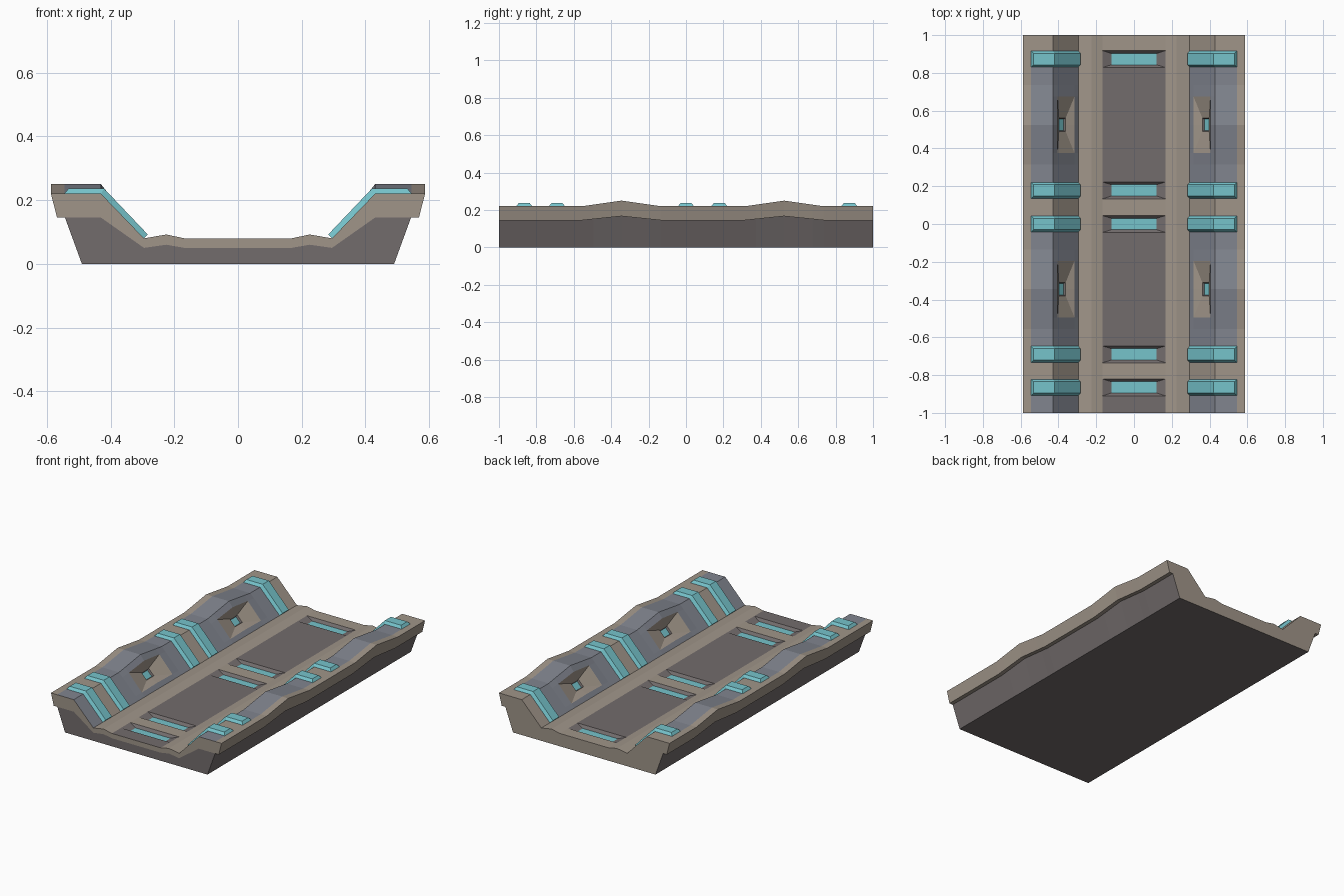
import bpy, bmesh

if "Cube" in bpy.data.objects:
    bpy.data.objects.remove(bpy.data.objects["Cube"])

RIBS = [-0.865, -0.69, 0.0, 0.178, 0.873]
PEAKS = [-0.345, 0.525]
BARE = [(-0.865, -0.69), (0.0, 0.178), (0.873, 2)]   # stretches without inlaid panels
TAN, DARK, BLUE, TEAL = range(4)


def material(name, rgb):
    m = bpy.data.materials.new(name)
    m.diffuse_color = (*rgb, 1)
    m.use_nodes = True
    m.node_tree.nodes["Principled BSDF"].inputs["Base Color"].default_value = m.diffuse_color
    return m


MATS = [material("tan_metal", (0.35, 0.30, 0.25)), material("dark_metal", (0.17, 0.15, 0.15)),
        material("blue_grey_panel", (0.22, 0.235, 0.275)), material("teal_light", (0.18, 0.55, 0.60))]


def finish(bm, name):
    me = bpy.data.meshes.new(name)
    ob = bpy.data.objects.new(name, me)
    bpy.context.collection.objects.link(ob)
    for m in MATS:
        me.materials.append(m)
    bmesh.ops.remove_doubles(bm, verts=bm.verts, dist=1e-5)
    bmesh.ops.recalc_face_normals(bm, faces=bm.faces)
    bm.to_mesh(me)
    bm.free()
    mod = ob.modifiers.new("mirror", 'MIRROR')
    mod.use_clip = True
    return ob


def face(bm, pts, mat):
    f = bm.faces.new([p if isinstance(p, bmesh.types.BMVert) else bm.verts.new(p) for p in pts])
    f.material_index = mat


def bump(y):
    return max(0, *(1 - abs(y - c) / 0.21 for c in PEAKS))


def slope_z(x):
    return 0.08 + (x - 0.295) / 0.135 * 0.14


# Half cross-section: x, z, rise at the peaks, material of the strip that follows
PROFILE = [(0, 0.08, 0, DARK), (0.168, 0.08, 0, TAN), (0.225, 0.092, 0, TAN), (0.295, 0.08, 0, BLUE),
           (0.315, slope_z(0.315), 0.03 * 0.15, BLUE), (0.405, slope_z(0.405), 0.03 * 0.82, BLUE),
           (0.43, 0.22, 0.03, BLUE), (0.545, 0.22, 0.03, TAN), (0.587, 0.22, 0.03, TAN),
           (0.568, 0.145, 0.022, TAN), (0.543, 0.145, 0.022, DARK), (0.49, 0, 0, DARK), (0, 0, 0, DARK)]
stations = {-1.0, 1.0}
for r in RIBS:
    stations |= {r - 0.045, r + 0.045}
for c in PEAKS:
    stations |= {c - 0.21, c - 0.15, c, c + 0.15, c + 0.21}
stations = sorted(stations)

# Main channel section, lofted along y, leaving holes for lights and windows
bm = bmesh.new()
rows = [[bm.verts.new((x, y, z + h * bump(y))) for x, z, h, m in PROFILE] for y in stations]
for a, b, ya, yb in zip(rows, rows[1:], stations, stations[1:]):
    mid = (ya + yb) / 2
    for i in range(len(PROFILE) - 1):
        if i == 0 and any(abs(mid - r) < 0.02 for r in RIBS):
            continue
        if i == 4 and any(abs(mid - c) < 0.14 for c in PEAKS):
            continue
        mat = PROFILE[i][3]
        if i < 8 and any(lo < mid < hi for lo, hi in BARE):
            mat = TAN
        face(bm, (a[i], a[i + 1], b[i + 1], b[i]), mat)

# End faces: plain at the back, tan band over a dark core at the front
face(bm, rows[-1], TAN)
f = rows[0]
band = {0: (0, 0.05), 1: (0.168, 0.05), 2: (0.225, 0.06), 3: (0.295, 0.05), 6: (0.43, 0.145)}
low = {k: bm.verts.new((x, -1, z)) for k, (x, z) in band.items()}
for i in range(3):
    face(bm, (f[i], f[i + 1], low[i + 1], low[i]), TAN)
face(bm, (f[3], f[4], f[5], f[6], low[6], low[3]), TAN)
face(bm, (f[6], f[7], f[8], f[9], f[10], low[6]), TAN)
face(bm, (*low.values(), f[10], f[11], f[12]), DARK)

# Floor lights sunk into the channel
for r in RIBS:
    o = [(0, r - 0.045, 0.08), (0.168, r - 0.045, 0.08), (0.168, r + 0.045, 0.08), (0, r + 0.045, 0.08)]
    n = [(0, r - 0.03, 0.064), (0.12, r - 0.03, 0.064), (0.12, r + 0.03, 0.064), (0, r + 0.03, 0.064)]
    for i in range(3):
        face(bm, (o[i], o[i + 1], n[i + 1], n[i]), DARK)
    face(bm, n, TEAL)


# Recessed windows on the sloping walls
def window_ring(c, x0, x1, half, depth):
    ring = []
    for x, ys in ((x0, (-half, 0, half)), (x1, (half, 0, -half))):
        for dy in ys:
            y = c + dy
            z = slope_z(x) + 0.03 * bump(y) * (0.15 if x < 0.36 else 0.82)
            ring.append((x + depth, y, z - depth))
    return ring


for c in PEAKS:
    rings = [window_ring(c, 0.315, 0.405, 0.15, 0)]
    for x0, x1, half, depth in ((0.342, 0.378, 0.035, 0.02), (0.345, 0.375, 0.03, 0.028)):
        rings.append([(x + depth, c + s * half, slope_z(x) - depth + 0.014)
                      for x, ss in ((x0, (-1, 0, 1)), (x1, (1, 0, -1))) for s in ss])
    for p, q, mat in ((rings[0], rings[1], TAN), (rings[1], rings[2], DARK)):
        for i in range(6):
            j = (i + 1) % 6
            face(bm, (p[i], p[j], q[j], q[i]), mat)
    face(bm, rings[2], TEAL)
finish(bm, "channel_body")

# Chamfered ribs that wrap over each side wall
bm = bmesh.new()
base = [(0.295, 0.08), (0.43, 0.22), (0.545, 0.22)]
top = [(0.283, 0.092), (0.42, 0.236), (0.532, 0.236)]
for r in RIBS:
    loops = []
    for (bx, bz), (tx, tz) in zip(base, top):
        loops.append([bm.verts.new(p) for p in ((bx, r - 0.043, bz), (tx, r - 0.03, tz),
                                                (tx, r + 0.03, tz), (bx, r + 0.043, bz))])
    for a, b in zip(loops, loops[1:]):
        for i in range(4):
            j = (i + 1) % 4
            face(bm, (a[i], a[j], b[j], b[i]), TEAL)
    face(bm, loops[0], TEAL)
    face(bm, loops[-1], TEAL)
finish(bm, "wall_ribs")
